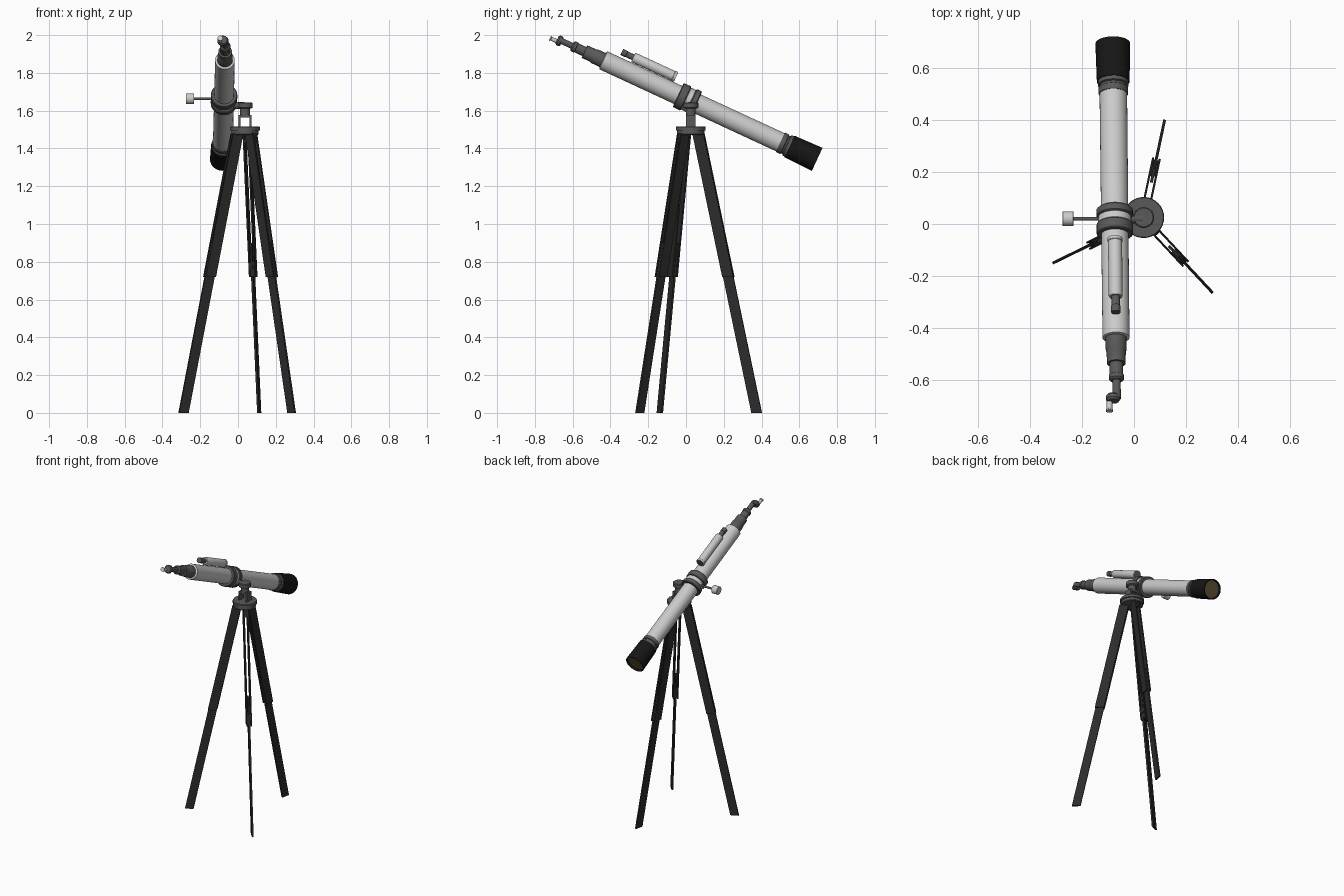
import bpy, bmesh, math
from mathutils import Matrix, Vector

if "Cube" in bpy.data.objects:
    bpy.data.objects.remove(bpy.data.objects["Cube"])


def material(name, rgb):
    m = bpy.data.materials.new(name)
    m.diffuse_color = (*rgb, 1)
    m.use_nodes = True
    m.node_tree.nodes["Principled BSDF"].inputs["Base Color"].default_value = m.diffuse_color
    return m


WHITE = material("light_paint", (0.62, 0.62, 0.62))
GREY = material("dark_metal", (0.10, 0.10, 0.10))
BLACK = material("black", (0.008, 0.008, 0.008))
LEG = material("leg_black", (0.025, 0.025, 0.025))
GLASS = material("lens_brown", (0.10, 0.07, 0.035))


def finish(name, bm, mat):
    bmesh.ops.recalc_face_normals(bm, faces=bm.faces)
    mesh = bpy.data.meshes.new(name)
    bm.to_mesh(mesh)
    bm.free()
    mesh.materials.append(mat)
    ob = bpy.data.objects.new(name, mesh)
    bpy.context.collection.objects.link(ob)
    return ob


def lathe(name, profile, mat, matrix, offset=(0, 0), n=32):
    """Spin (radius, height) points about the local z axis and cap both ends."""
    bm = bmesh.new()
    rings = []
    for r, h in profile:
        rings.append([bm.verts.new((offset[0] + r * math.cos(2 * math.pi * i / n),
                                    offset[1] + r * math.sin(2 * math.pi * i / n), h))
                      for i in range(n)])
    for a, b in zip(rings, rings[1:]):
        for i in range(n):
            j = (i + 1) % n
            bm.faces.new((a[i], a[j], b[j], b[i]))
    bm.faces.new(rings[0])
    bm.faces.new(rings[-1])
    bm.transform(matrix)
    return finish(name, bm, mat)


def box(name, lo, hi, mat):
    bm = bmesh.new()
    bmesh.ops.create_cube(bm, size=1)
    for v in bm.verts:
        v.co = [l + (c + 0.5) * (h - l) for c, l, h in zip(v.co, lo, hi)]
    return finish(name, bm, mat)


# Optical axis frame: local z runs to the objective, local y points up
axis = Vector((-0.01, 0.907, -0.42)).normalized()
side = Vector((0, 0.42, 0.907)).cross(axis).normalized()
up = axis.cross(side)
TUBE = Matrix((side, up, axis)).transposed().to_4x4()
TUBE.translation = (-0.074, 0, 1.664)

# Main tube, front collars, dew shield and lens
lathe("main_tube", [(0.045, -0.485), (0.052, -0.482), (0.053, 0.56)], WHITE, TUBE)
lathe("front_collar", [(0.055, 0.55), (0.057, 0.553), (0.057, 0.575), (0.052, 0.578),
                       (0.052, 0.586), (0.059, 0.589), (0.059, 0.61)], GREY, TUBE)
lathe("dew_shield", [(0.063, 0.604), (0.067, 0.765), (0.061, 0.765), (0.06, 0.75)],
      BLACK, TUBE)
lathe("objective_lens", [(0.06, 0.748), (0.059, 0.754)], GLASS, TUBE)

# Focuser, drawtube, diagonal and eyepiece
lathe("focuser", [(0.041, -0.478), (0.04, -0.535), (0.037, -0.54), (0.036, -0.592)], GREY, TUBE)
lathe("drawtube", [(0.026, -0.58), (0.026, -0.64), (0.029, -0.642), (0.029, -0.658),
                   (0.022, -0.665)], GREY, TUBE)
lathe("thin_drawtube", [(0.016, -0.65), (0.016, -0.74)], GREY, TUBE)
lathe("diagonal", [(0.022, -0.722), (0.028, -0.73), (0.028, -0.742), (0.022, -0.75)],
      GREY, TUBE, (0.014, -0.004))
lathe("eyepiece", [(0.011, -0.745), (0.011, -0.78), (0.014, -0.782), (0.014, -0.788)],
      WHITE, TUBE, (0.028, -0.012))

# Finder scope
lathe("finder_tube", [(0.025, -0.345), (0.027, -0.34), (0.027, -0.112), (0.029, -0.11),
                      (0.029, -0.098)], WHITE, TUBE, (0, 0.081))
lathe("finder_eyepiece", [(0.018, -0.412), (0.018, -0.385), (0.016, -0.383),
                          (0.016, -0.335)], GREY, TUBE, (0, 0.081))
lathe("finder_lens", [(0.024, -0.1), (0.024, -0.096)], GREY, TUBE, (0, 0.081))

# Tube clamp rings
for label, a, b, r, mat in (("rear", -0.045, 0.0, 0.07, GREY), ("middle", -0.002, 0.032, 0.064, WHITE),
                            ("front", 0.03, 0.062, 0.07, GREY)):
    lathe(label + "_clamp_ring", [(r - 0.004, a), (r, a + 0.004), (r, b - 0.004),
                                  (r - 0.004, b)], mat, TUBE)

# Adjustment rod with knob, and the pivot joining clamp to head (local z along x)
ALONG_X = Matrix.Translation((0, 0.02, 1.663)) @ Matrix.Rotation(math.pi / 2, 4, 'Y')
lathe("adjust_rod", [(0.007, -0.24), (0.007, -0.1)], GREY, ALONG_X, n=16)
lathe("adjust_knob", [(0.026, -0.276), (0.028, -0.274), (0.028, -0.234), (0.026, -0.232)],
      WHITE, ALONG_X, n=24)
lathe("side_pivot", [(0.018, -0.03), (0.018, 0.035)], GREY, ALONG_X, (0.035, 0), n=24)

# Mount head and tripod plate
CX, CY = 0.037, 0.025
HEAD = Matrix.Translation((CX, CY, 0))
lathe("tripod_plate", [(0.068, 1.472), (0.072, 1.476), (0.072, 1.494), (0.079, 1.496),
                       (0.079, 1.513), (0.076, 1.517)], GREY, HEAD)
lathe("mount_neck", [(0.026, 1.565), (0.026, 1.62)], GREY, HEAD)
lathe("mount_cap", [(0.034, 1.612), (0.04, 1.616), (0.04, 1.64), (0.036, 1.644)], GREY, HEAD)
for s, label in ((-1, "left"), (1, "right")):
    x = CX + s * 0.029
    box(label + "_yoke_plate", (x - 0.005, CY - 0.026, 1.51), (x + 0.005, CY + 0.026, 1.575), GREY)
box("yoke_bridge", (CX - 0.034, CY - 0.026, 1.565), (CX + 0.034, CY + 0.026, 1.578), GREY)


# Tripod legs: slanted slats with level ends
def slat(name, angle, z0, z1, offset, thick, half):
    radius = lambda z: 0.362 - 0.213 * z
    bm = bmesh.new()
    bmesh.ops.create_cube(bm, size=1)
    for v in bm.verts:
        z = z1 if v.co.z > 0 else z0
        v.co = (radius(z) + 2 * half * v.co.x, offset + thick * v.co.y, z)
    bm.transform(Matrix.Translation((CX, CY - 0.005, 0))
                 @ Matrix.Rotation(math.radians(angle), 4, 'Z'))
    return finish(name, bm, LEG)


for label, angle in (("left", 206), ("right", -47), ("back", 78)):
    for s, rail in ((-1, "a"), (1, "b")):
        slat(f"{label}_upper_rail_{rail}", angle, 0.72, 1.48, s * 0.013, 0.008, 0.03)
    slat(label + "_lower_leg", angle, 0, 0.9, 0, 0.011, 0.028)
    slat(label + "_leg_clamp", angle, 0.725, 0.8, 0, 0.02, 0.024)
    slat(label + "_leg_hinge", angle, 1.43, 1.485, 0, 0.02, 0.022)

# Smooth the turned parts while keeping hard edges
bpy.ops.object.select_all(action='SELECT')
bpy.context.view_layer.objects.active = bpy.context.selected_objects[0]
bpy.ops.object.shade_smooth_by_angle(angle=math.radians(30))
